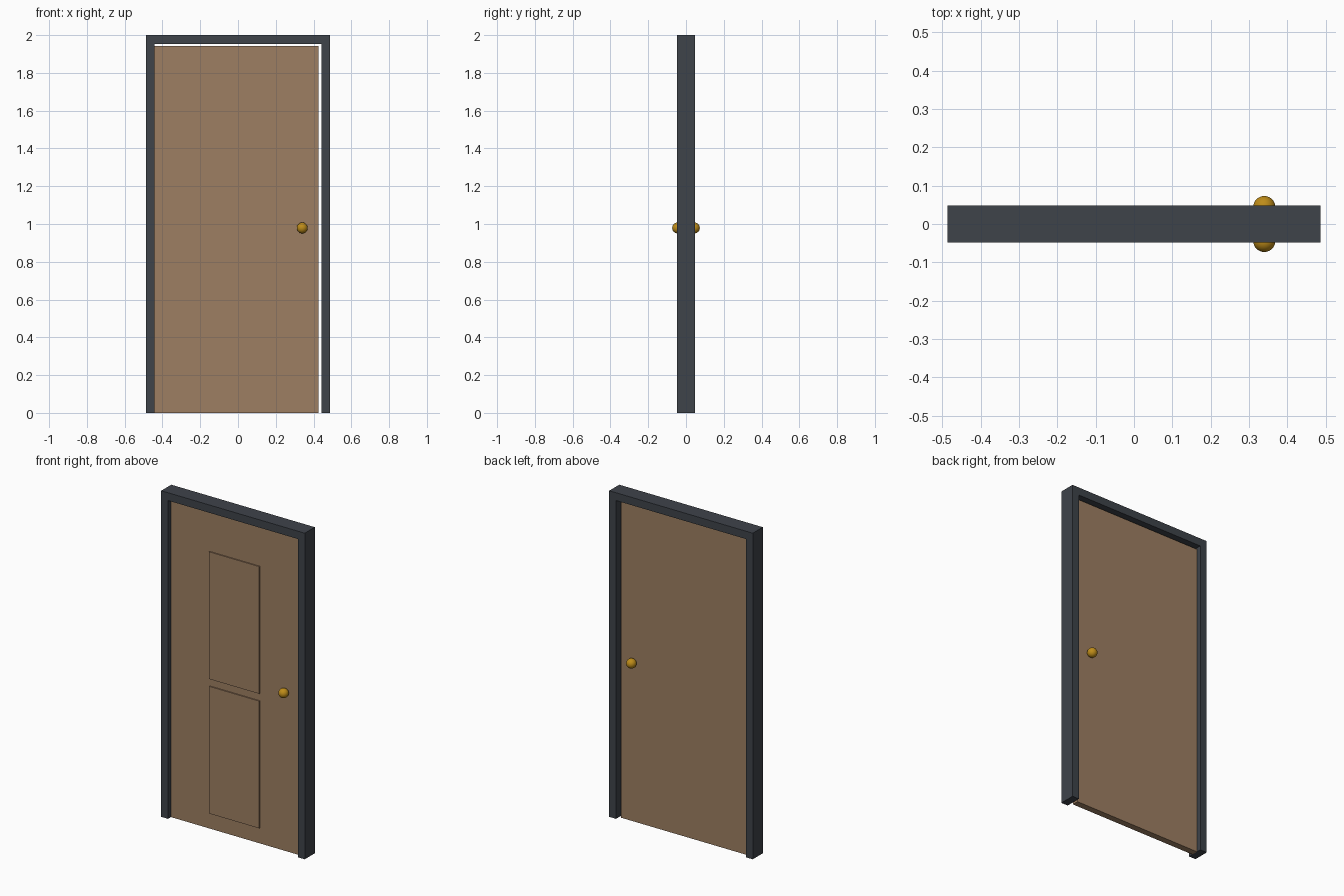
import bpy, bmesh, math
from mathutils import Vector

if "Cube" in bpy.data.objects:
    bpy.data.objects.remove(bpy.data.objects["Cube"])


def material(name, rgb):
    # sRGB 0-255 to linear
    lin = [((c / 255 + 0.055) / 1.055) ** 2.4 for c in rgb]
    m = bpy.data.materials.new(name)
    m.diffuse_color = (*lin, 1)
    m.use_nodes = True
    m.node_tree.nodes["Principled BSDF"].inputs["Base Color"].default_value = m.diffuse_color
    return m


SLATE = material("slate frame", (62, 67, 74))
WOOD = material("brown wood", (158, 127, 98))
BRASS = material("brass", (190, 140, 25))


def prism(name, profile, y0, y1, mat):
    """Extrude an x-z profile from y0 to y1."""
    bm = bmesh.new()
    face = bm.faces.new([bm.verts.new((x, y0, z)) for x, z in profile])
    ext = bmesh.ops.extrude_face_region(bm, geom=[face])["geom"]
    verts = [v for v in ext if isinstance(v, bmesh.types.BMVert)]
    bmesh.ops.translate(bm, verts=verts, vec=Vector((0, y1 - y0, 0)))
    bmesh.ops.recalc_face_normals(bm, faces=bm.faces)
    me = bpy.data.meshes.new(name)
    bm.to_mesh(me)
    bm.free()
    me.materials.append(mat)
    ob = bpy.data.objects.new(name, me)
    bpy.context.collection.objects.link(ob)
    return ob


def rect(x0, x1, z0, z1):
    return [(x0, z0), (x1, z0), (x1, z1), (x0, z1)]


# Frame: one U-shaped profile, open at the floor
W, IN, TOP, LINTEL, D = 0.487, 0.441, 2.0, 1.952, 0.0485
prism("door_frame", [(-W, 0), (-IN, 0), (-IN, LINTEL), (IN, LINTEL),
                     (IN, 0), (W, 0), (W, TOP), (-W, TOP)], -D, D, SLATE)

# Door leaf, hinged tight on the left with a gap at the right and top
prism("door_leaf", rect(-0.441, 0.427, 0, 1.943), -0.02, 0.02, WOOD)

# Two raised panels, front side only
for name, z0 in (("lower_panel", 0.095), ("upper_panel", 0.92)):
    prism(name, rect(-0.177, 0.163, z0, z0 + 0.78), -0.027, -0.019, WOOD)

# Round knobs on both sides
for name, side in (("front_knob", -1), ("back_knob", 1)):
    bpy.ops.mesh.primitive_uv_sphere_add(
        segments=32, ring_count=16, radius=0.029,
        location=(0.34, side * 0.044, 0.979), rotation=(math.pi / 2, 0, 0))
    knob = bpy.context.object
    knob.name = name
    knob.data.materials.append(BRASS)
    bpy.ops.object.shade_smooth()
